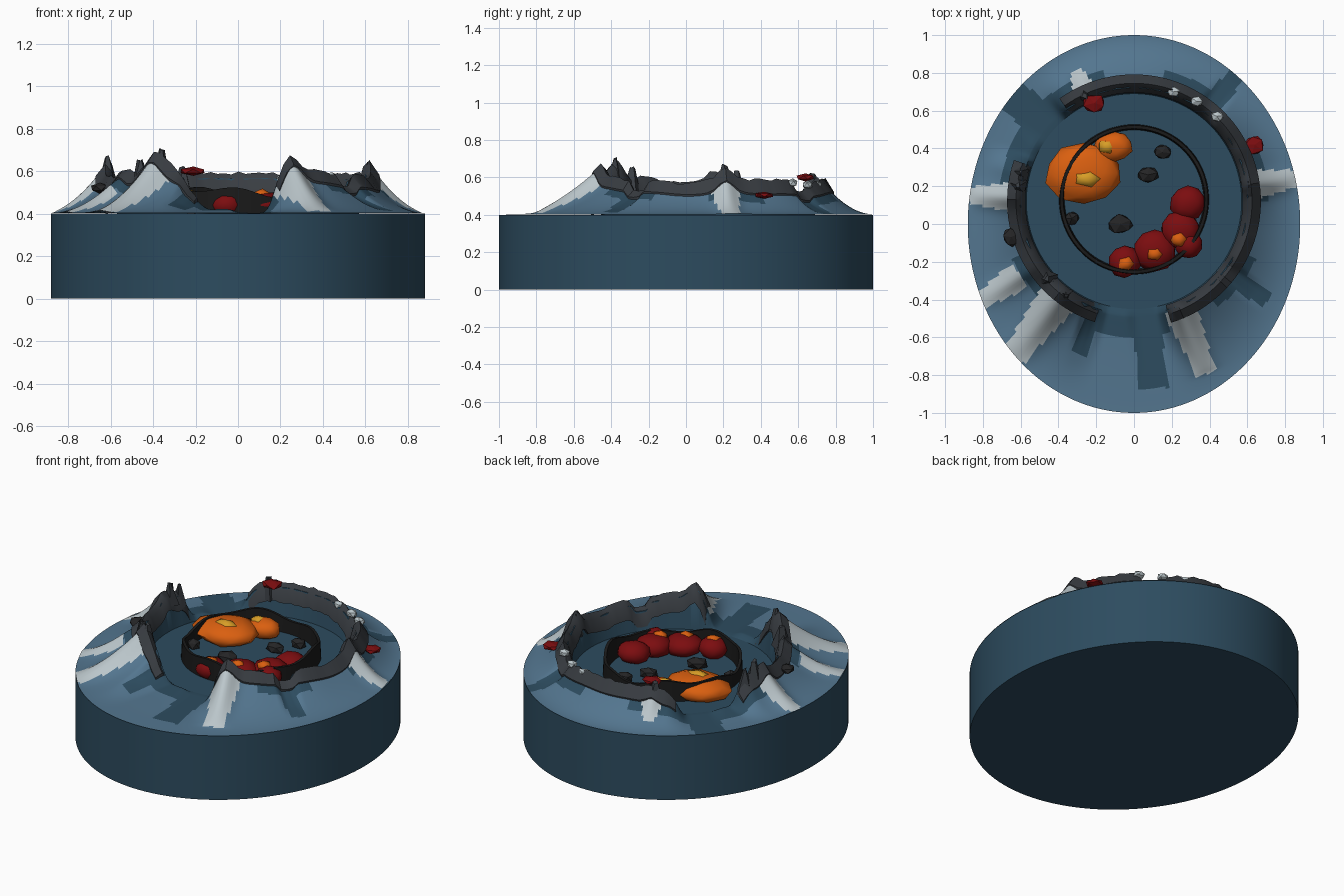
import bpy, bmesh, math, random
from mathutils import Vector

random.seed(4)
if "Cube" in bpy.data.objects:
    bpy.data.objects.remove(bpy.data.objects["Cube"])


def material(name, r, g, b):
    m = bpy.data.materials.new(name)
    m.use_nodes = True
    m.diffuse_color = (r, g, b, 1)
    node = m.node_tree.nodes["Principled BSDF"]
    node.inputs["Base Color"].default_value = (r, g, b, 1)
    node.inputs["Roughness"].default_value = 0.8
    return m


DEEP = material("deep blue", 0.026, 0.072, 0.115)
SLATE = material("slate blue", 0.087, 0.18, 0.275)
PALE = material("pale grey", 0.50, 0.57, 0.60)
GREY = material("dark grey", 0.040, 0.046, 0.054)
BLACK = material("black", 0.010, 0.010, 0.010)
CHAR = material("charcoal", 0.018, 0.018, 0.019)
RED = material("dark red", 0.20, 0.004, 0.005)
ORANGE = material("orange", 0.70, 0.115, 0.005)
YELLOW = material("yellow", 0.68, 0.34, 0.02)

CY = 0.12       # crater centre in y
FLOOR = 0.4     # top of the base
RIM = 0.62      # rim radius

# Ridges: angle, start radius, end radius, half width, height
RIDGES = [(-67, 0.62, 0.99, 0.085, 0.10), (-128, 0.62, 1.05, 0.105, 0.11),
          (-147, 0.72, 0.98, 0.075, 0.05), (178, 0.64, 0.87, 0.075, 0.07),
          (8, 0.64, 0.87, 0.075, 0.07), (114, 0.66, 0.76, 0.055, 0.04)]
# Valleys: angle, end radius, half width, depth factor
VALLEYS = [(51, 0.88, 0.05, 0.3), (-37, 0.88, 0.045, 0.3), (-84, 1.0, 0.075, 1),
           (-110, 0.86, 0.04, 0.3), (139, 1.05, 0.09, 1)]
GAPS = [(-91, 17), (144, 17)]


def polar(deg, r, z):
    a = math.radians(deg)
    return Vector((r * math.cos(a), CY + r * math.sin(a), z))


def turn(a, b):
    return (a - b + 180) % 360 - 180


def smooth(a, b, x):
    t = min(max((x - a) / (b - a), 0), 1)
    return t * t * (3 - 2 * t)


def across(deg, r, spoke):
    d = turn(deg, spoke)
    return r * abs(math.sin(math.radians(d))) if abs(d) < 90 else 9


def edge(deg):
    # distance from the crater centre to the oval edge
    c, s = math.cos(math.radians(deg)), math.sin(math.radians(deg))
    qa, qb, qc = (c / 0.88) ** 2 + s * s, CY * s, CY * CY - 1
    return (-qb + math.sqrt(qb * qb - qa * qc)) / qa


def opening(deg):
    return min(smooth(w - 5, w + 6, abs(turn(deg, a))) for a, w in GAPS)


def height(deg, r):
    t = min(max((r - RIM) / (edge(deg) - RIM), 0), 1)
    wave = 0.012 * math.sin(math.radians(deg * 5)) + 0.006 * math.sin(math.radians(deg * 11))
    h = (0.155 + wave) * (1 - t) ** 1.9
    h *= 0.12 + 0.88 * opening(deg)
    for a, end, half, deep in VALLEYS:
        side = 1 - smooth(half * 0.6, half * 1.5, across(deg, r, a))
        h *= 1 - deep * side * (1 - smooth(end - 0.1, end + 0.05, r))
    for a, start, end, half, up in RIDGES:
        side = math.exp(-(across(deg, r, a) / (half * 0.75)) ** 2)
        h += up * side * max(0, 1 - max(r - start, 0) / (end - start)) ** 0.75 * smooth(0.5, 0.65, r + 0.62 - min(start, 0.66))
    return FLOOR + 0.003 + h


def ground_colour(deg, r):
    if r < RIM:
        return 0
    for a, start, end, half, up in RIDGES:
        taper = half * (1 - 0.35 * smooth(start, end, r))
        if start <= r < end and across(deg, r, a) < taper:
            return 2
    for a, end, half, deep in VALLEYS:
        if r < end and across(deg, r, a) < half:
            return 0
    fringe = 0.69 + 0.025 * math.copysign(1, math.sin(math.radians(deg * 7)))
    return 0 if r < fringe or opening(deg) < 0.4 and r < 0.72 else 1


def build(name, bm, mats, shade=None):
    bmesh.ops.recalc_face_normals(bm, faces=bm.faces)
    me = bpy.data.meshes.new(name)
    bm.to_mesh(me)
    bm.free()
    for m in mats:
        me.materials.append(m)
    ob = bpy.data.objects.new(name, me)
    bpy.context.collection.objects.link(ob)
    if shade:
        bpy.ops.object.select_all(action='DESELECT')
        ob.select_set(True)
        bpy.context.view_layer.objects.active = ob
        bpy.ops.object.shade_smooth_by_angle(angle=math.radians(shade))
    return ob


def loft(bm, rows, closed_rows=True, closed_section=False):
    # quads between neighbouring sections, returned with their indices
    grid = [[bm.verts.new(p) for p in row] for row in rows]
    n, m = len(grid), len(grid[0])
    for i in range(n if closed_rows else n - 1):
        a, b = grid[i], grid[(i + 1) % n]
        for j in range(m if closed_section else m - 1):
            k = (j + 1) % m
            yield bm.faces.new((a[j], b[j], b[k], a[k])), i, j
    if closed_section and not closed_rows:
        bm.faces.new(grid[0])
        bm.faces.new(grid[-1])


# Oval base
bm = bmesh.new()
bmesh.ops.create_cone(bm, cap_ends=True, segments=128, radius1=1, radius2=1, depth=FLOOR)
for v in bm.verts:
    v.co = (v.co.x * 0.88, v.co.y, v.co.z + FLOOR / 2)
build("base", bm, [DEEP], 30)

# Crater slope with ridges and valleys
N, M = 300, 34
bm = bmesh.new()
rows = []
for i in range(N):
    deg = i * 360 / N
    row = [polar(deg, 0.57, FLOOR)]
    for j in range(M + 1):
        r = 0.60 + (edge(deg) - 0.60) * j / M
        row.append(polar(deg, r, height(deg, r)))
    rows.append(row)
for face, i, j in loft(bm, rows):
    deg = (i + 0.5) * 360 / N
    r = 0.60 + (edge(deg) - 0.60) * (j - 0.5) / M
    face.material_index = ground_colour(deg, r)
build("crater_slope", bm, [DEEP, SLATE, PALE], 50)


# Rocky rim in two arcs
def rim_arc(name, start, end):
    bm = bmesh.new()
    rows = []
    steps = int((end - start) / 3)
    for i in range(steps + 1):
        deg = start + (end - start) * i / steps
        z = height(deg, RIM) + random.uniform(-0.006, 0.012)
        low = max(FLOOR + 0.01, z - 0.085)
        rows.append([polar(deg, 0.575, low), polar(deg, 0.595, z - 0.01),
                     polar(deg, 0.625, z + 0.022),
                     polar(deg, 0.672, height(deg, 0.672) + 0.012),
                     polar(deg, 0.66, low - 0.01)])
    for _ in loft(bm, rows, False, True):
        pass
    build(name, bm, [GREY], 35)


rim_arc("rim_long", -73, 126)
rim_arc("rim_short", 161, 252)

# Thin inner wall with an uneven top
bm = bmesh.new()
rows = []
for i in range(72):
    deg = i * 5
    a = math.radians(deg)
    top = 0.50 + 0.018 * math.sin(3 * a + 1) + 0.012 * math.sin(7 * a)
    rows.append([p + Vector((0, 0.01, 0)) for p in (
        polar(deg, 0.368, FLOOR), polar(deg, 0.375, top),
        polar(deg, 0.392, top), polar(deg, 0.397, FLOOR))])
for _ in loft(bm, rows, True, True):
    pass
build("inner_wall", bm, [BLACK], 35)


# Lumps and rocks
def lump(name, mat, x, y, z, size, detail=2, rough=0.06, shade=60):
    bm = bmesh.new()
    bmesh.ops.create_icosphere(bm, subdivisions=detail, radius=1)
    spin = random.uniform(0, 6)
    for v in bm.verts:
        c = v.co * random.uniform(1 - rough, 1 + rough)
        if shade is None:
            c = Vector((c.x * math.cos(spin) - c.y * math.sin(spin),
                        c.x * math.sin(spin) + c.y * math.cos(spin), c.z))
        v.co = (x + c.x * size[0], y + c.y * size[1], z + c.z * size[2])
    build(name, bm, [mat], shade)


lump("orange_lava_large", ORANGE, -0.265, 0.27, 0.44, (0.205, 0.165, 0.068))
lump("orange_lava_small", ORANGE, -0.11, 0.41, 0.44, (0.105, 0.08, 0.06))
lump("yellow_core_large", YELLOW, -0.25, 0.24, 0.485, (0.085, 0.052, 0.034), 1)
lump("yellow_core_small", YELLOW, -0.14, 0.41, 0.475, (0.055, 0.045, 0.034), 1)
for i, (x, y, s) in enumerate([(0.285, 0.11, 0.095), (0.245, -0.03, 0.105), (0.29, -0.11, 0.075),
                               (0.11, -0.14, 0.11), (-0.05, -0.2, 0.085)]):
    lump(f"red_lava_{i}", RED, x, y, 0.44, (s, s, 0.065))
for i, (x, y) in enumerate([(0.235, -0.08), (0.115, -0.16), (-0.04, -0.21)]):
    lump(f"ember_{i}", ORANGE, x, y, 0.485, (0.048, 0.04, 0.03), 1, 0.15)
for i, (x, y, s) in enumerate([(0.15, 0.38, 0.05), (0.075, 0.26, 0.06),
                               (-0.07, 0, 0.07), (-0.33, 0.03, 0.045)]):
    lump(f"floor_rock_{i}", CHAR, x, y, 0.425, (s, s * 0.8, 0.035), 1, 0.12, None)
lump("rim_rock", CHAR, -0.65, -0.07, 0.52, (0.05, 0.055, 0.025), 1, 0.12, None)
lump("red_chunk_back", RED, -0.21, 0.64, 0.60, (0.065, 0.05, 0.02), 1, 0.12, None)
lump("red_chunk_side", RED, 0.64, 0.42, 0.505, (0.055, 0.055, 0.02), 1, 0.12, None)
for i, (x, y, z) in enumerate([(0.21, 0.70, 0.56), (0.33, 0.65, 0.56), (0.44, 0.57, 0.57)]):
    lump(f"pale_stone_{i}", PALE, x, y, z, (0.036, 0.03, 0.025), 1, 0.12, None)

# Jagged crags on the rim
for i, (deg, tall) in enumerate([(172, 0.67), (166, 0.63), (-138, 0.65), (-126, 0.7),
                                 (9, 0.64), (115, 0.62)]):
    bm = bmesh.new()
    bmesh.ops.create_cone(bm, cap_ends=True, segments=5, radius1=0.05, radius2=0.012, depth=0.13)
    for v in bm.verts:
        v.co += polar(deg, 0.615, tall - 0.065) + Vector([random.uniform(-0.01, 0.01) for _ in range(3)])
    build(f"crag_{i}", bm, [GREY])
